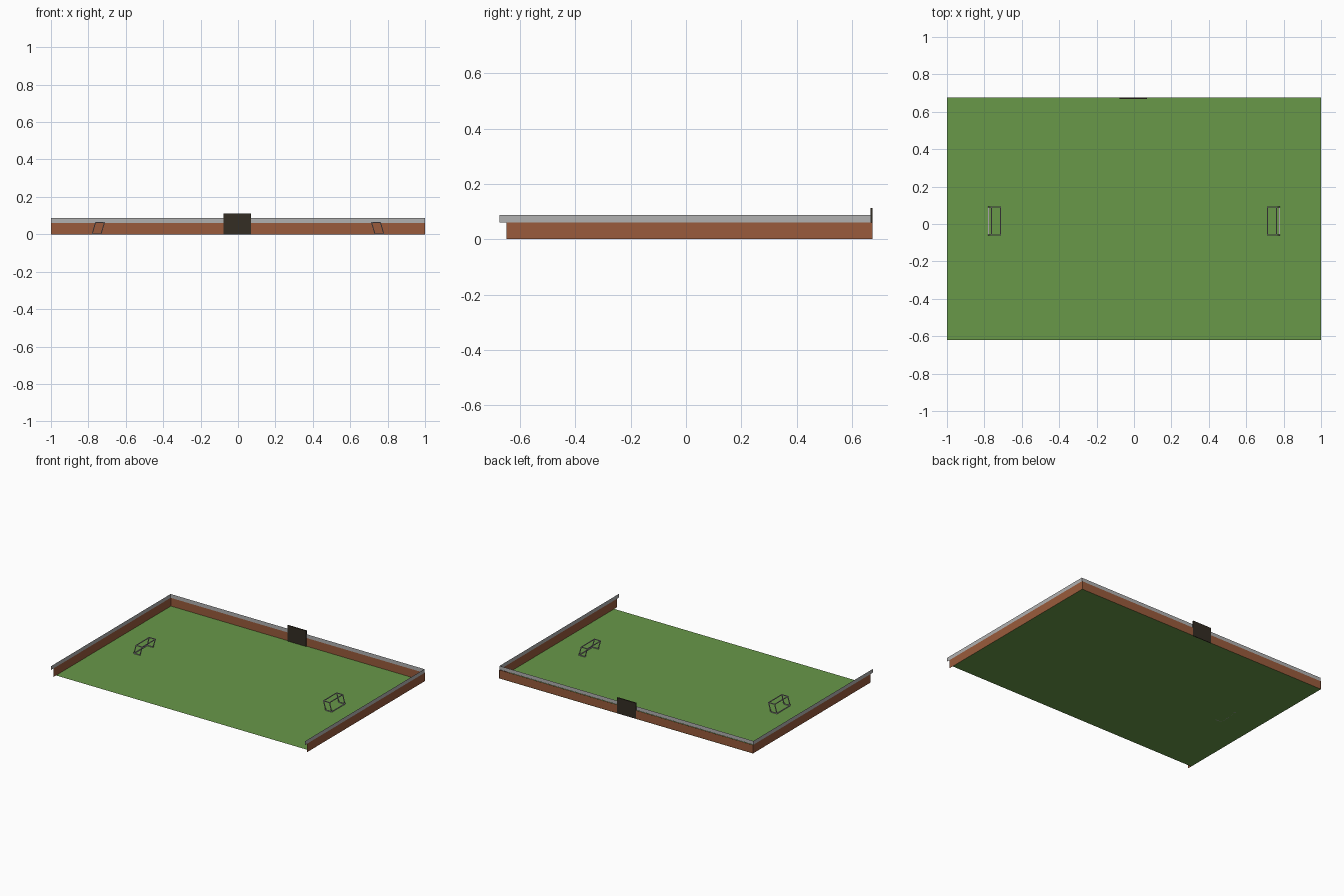
import bpy, bmesh
from mathutils import Vector

if "Cube" in bpy.data.objects:
    bpy.data.objects.remove(bpy.data.objects["Cube"])


def material(name, rgb):
    m = bpy.data.materials.new(name)
    m.diffuse_color = (*rgb, 1)
    m.use_nodes = True
    m.node_tree.nodes["Principled BSDF"].inputs["Base Color"].default_value = m.diffuse_color
    return m


grass = material("grass green", (0.14, 0.315, 0.066))
brick = material("brick red", (0.32, 0.105, 0.045))
steel = material("fence grey", (0.44, 0.44, 0.44))
dark = material("gate brown", (0.034, 0.026, 0.017))
post = material("post grey", (0.40, 0.37, 0.41))


def make(name, bm, mat):
    me = bpy.data.meshes.new(name)
    bm.to_mesh(me)
    bm.free()
    me.materials.append(mat)
    ob = bpy.data.objects.new(name, me)
    bpy.context.collection.objects.link(ob)
    return ob


def quad(name, pts, mat):
    bm = bmesh.new()
    bm.faces.new([bm.verts.new(p) for p in pts])
    return make(name, bm, mat)


def panel(name, a, b, z0, z1, mat):
    # upright sheet between two ground points
    return quad(name, [(*a, z0), (*b, z0), (*b, z1), (*a, z1)], mat)


# pitch
quad("pitch", [(-1, -.62, 0), (1, -.62, 0), (1, .675, 0), (-1, .675, 0)], grass)

# low brick walls with a fence strip above, open at the front
for s, side in ((-1, "left"), (1, "right")):
    a, b = (s, -.65), (s, .675)
    f0, f1 = (s, -.675), (s, .67)
    if s > 0:
        a, b, f0, f1 = b, a, f1, f0
    panel(side + "_wall", b, a, 0, .06, brick)
    panel(side + "_fence", f1, f0, .06, .087, steel)
panel("back_wall", (-1, .673), (1, .673), 0, .06, brick)
panel("back_fence", (-1, .67), (1, .67), .06, .087, steel)

# gate straddling the back wall
bm = bmesh.new()
bmesh.ops.create_cube(bm, size=1)
for v in bm.verts:
    v.co = Vector((-.004 + v.co.x * .148, .671 + v.co.y * .008, .056 + v.co.z * .112))
make("gate", bm, dark)


# goals made of thin square bars
def bar(bm, a, b, r=.0025):
    a, b = Vector(a), Vector(b)
    d = b - a
    rot = d.to_track_quat('Z', 'Y')
    vs = bmesh.ops.create_cube(bm, size=1)["verts"]
    for v in vs:
        v.co = (a + b) / 2 + rot @ Vector((v.co.x * 2 * r, v.co.y * 2 * r, v.co.z * (d.length + r)))


Y0, Y1, H = -.058, .09, .063
for s, side in ((-1, "left"), (1, "right")):
    bm = bmesh.new()
    for y in (Y0, Y1):
        bar(bm, (s * .732, y, .0025), (s * .714, y, H))
        bar(bm, (s * .779, y, .0025), (s * .762, y, H))
        bar(bm, (s * .714, y, H), (s * .762, y, H))
        bar(bm, (s * .732, y, .0025), (s * .779, y, .0025))
    for x, z in ((.714, H), (.762, H), (.779, .0025)):
        bar(bm, (s * x, Y0, z), (s * x, Y1, z))
    make(side + "_goal", bm, post)
